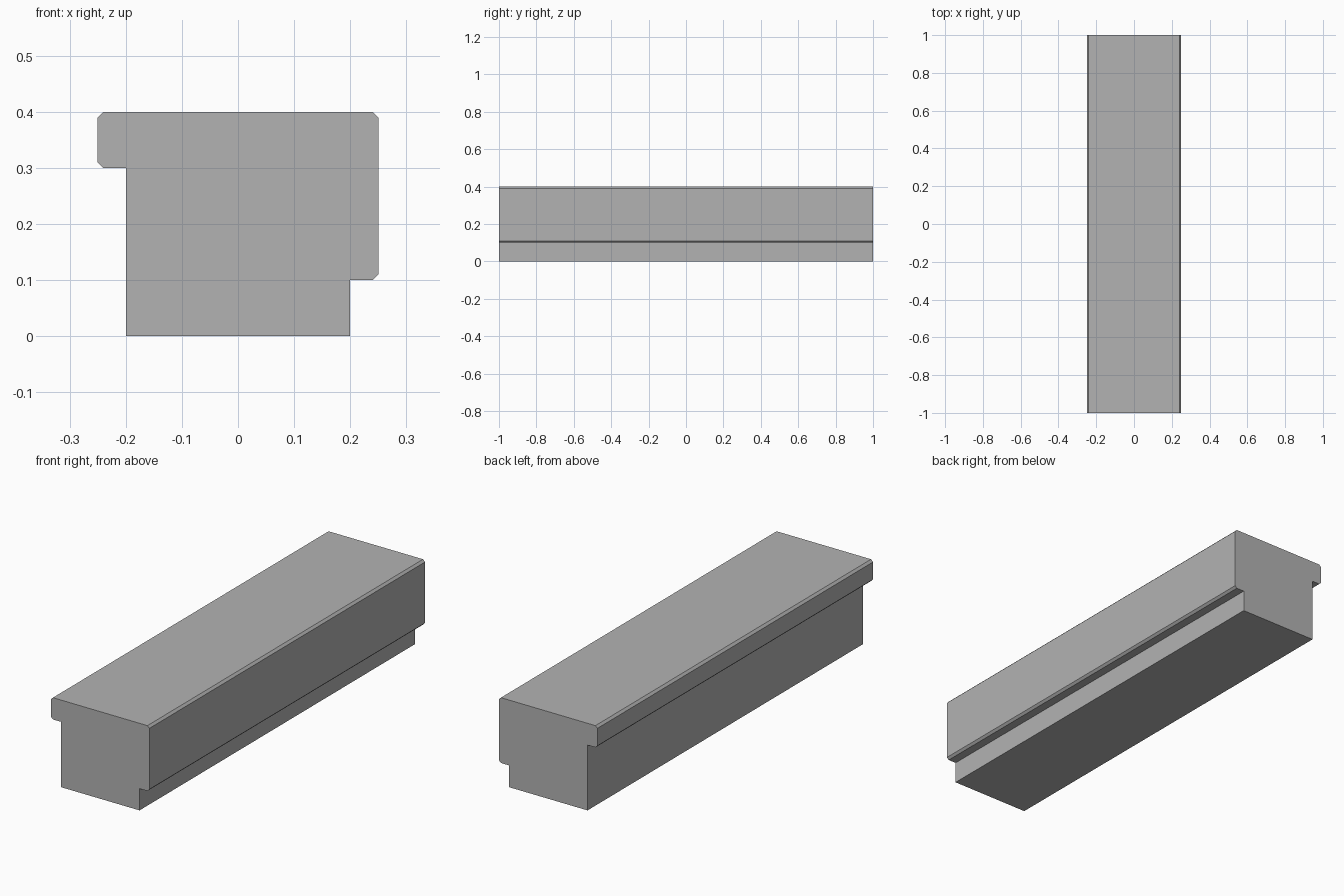
import bpy
import bmesh

if "Cube" in bpy.data.objects:
    bpy.data.objects.remove(bpy.data.objects["Cube"], do_unlink=True)

# Plain grey stone
stone = bpy.data.materials.new("grey_stone")
stone.use_nodes = True
colour = (0.45, 0.45, 0.45, 1)
stone.diffuse_color = colour
stone.node_tree.nodes["Principled BSDF"].inputs["Base Color"].default_value = colour

# Cross-section: core with a shallow lip on one side and a deep one on the other
HALF_LENGTH = 1.0
CORE, LIP, TOP, CHAMFER = 0.2, 0.25, 0.4, 0.01


def lip_outline(side, underside):
    """Outline of one side from the base up to the top edge."""
    inner = LIP - CHAMFER
    points = [(CORE, 0), (CORE, underside), (inner, underside),
              (LIP, underside + CHAMFER), (LIP, TOP - CHAMFER), (inner, TOP)]
    return [(side * x, z) for x, z in points]


profile = lip_outline(1, 0.1) + lip_outline(-1, 0.3)[::-1]

# Extrude the cross-section along the length
bm = bmesh.new()
end = bm.faces.new([bm.verts.new((x, -HALF_LENGTH, z)) for x, z in profile])
result = bmesh.ops.extrude_face_region(bm, geom=[end], use_keep_orig=True)
far_verts = [v for v in result["geom"] if isinstance(v, bmesh.types.BMVert)]
bmesh.ops.translate(bm, verts=far_verts, vec=(0, 2 * HALF_LENGTH, 0))
bmesh.ops.recalc_face_normals(bm, faces=bm.faces)

mesh = bpy.data.meshes.new("stepped_beam")
bm.to_mesh(mesh)
bm.free()
mesh.materials.append(stone)
beam = bpy.data.objects.new("stepped_beam", mesh)
bpy.context.collection.objects.link(beam)
